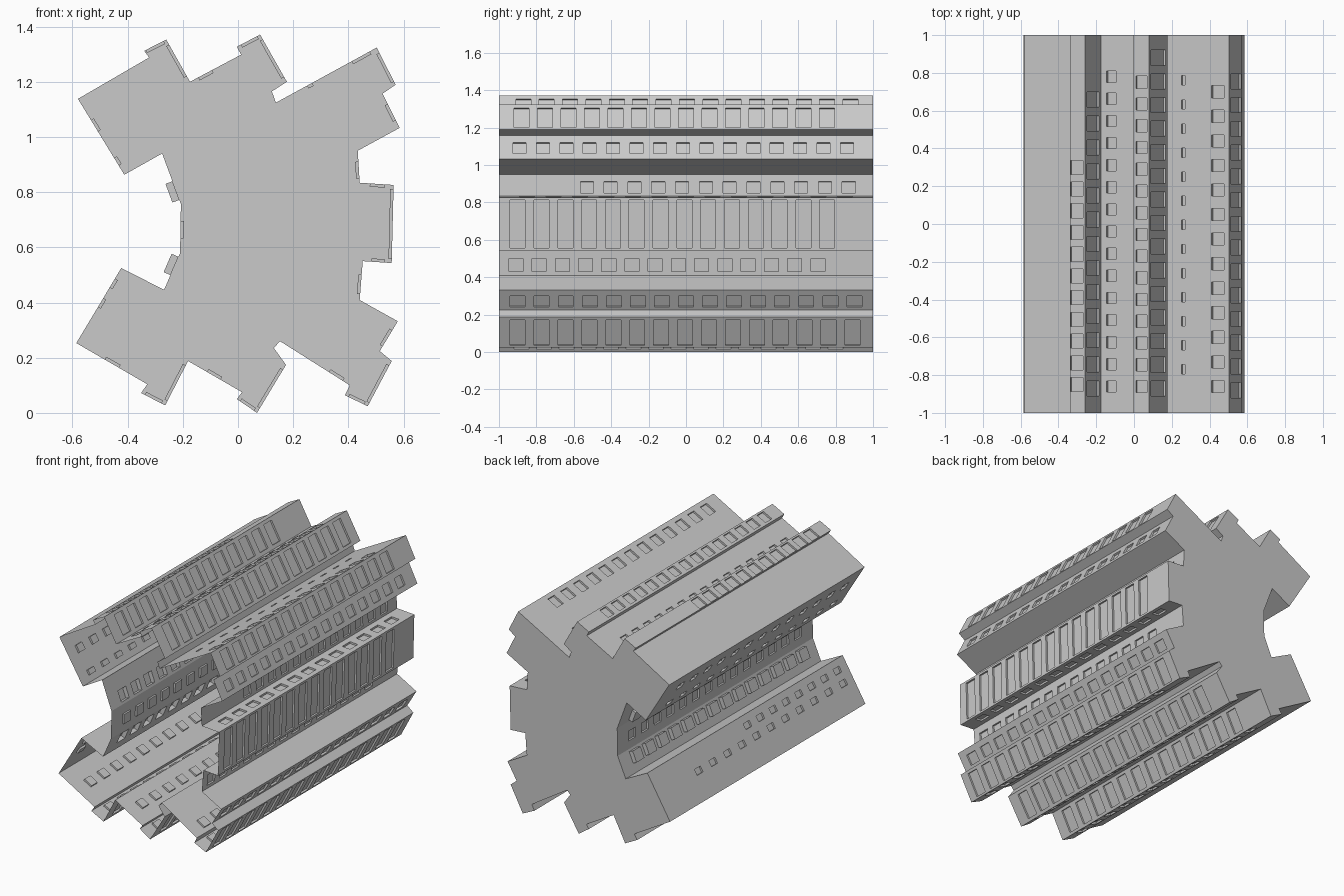
import bpy
import bmesh
from mathutils import Vector

if "Cube" in bpy.data.objects:
    bpy.data.objects.remove(bpy.data.objects["Cube"])

grey = bpy.data.materials.new("plain grey")
grey.diffuse_color = (0.588, 0.588, 0.588, 1)
grey.use_nodes = True
grey.node_tree.nodes["Principled BSDF"].inputs["Base Color"].default_value = grey.diffuse_color

HALF = 1.0      # half length of the extrusion
IN = -0.012     # depth of the recessed panels
OUT = 0.027     # height of the raised panels

# Cross-section, clockwise from the front
UPPER = [(-.58, 1.138), (-.322, 1.288), (-.34, 1.312), (-.26, 1.353), (-.174, 1.2),
         (.011, 1.298), (-.004, 1.327), (.08, 1.371), (.177, 1.2), (.123, 1.165),
         (.137, 1.124), (.503, 1.324), (.571, 1.189), (.524, 1.157), (.586, 1.033)]
RIGHT = [(.434, .95), (.441, .834), (.564, .826), (.557, .543), (.452, .55), (.441, .409)]
LOWER = [(.579, .332), (.514, .224), (.557, .188), (.47, .024), (.387, .064), (.405, .1),
         (.152, .26), (.13, .235), (.174, .174), (.069, 0), (-.004, .05), (.0145, .075),
         (-.181, .188), (-.264, .027), (-.351, .072), (-.329, .104), (-.586, .253)]
LEFT = [(-.423, .525), (-.268, .446), (-.21, .579), (-.207, .757), (-.275, .94), (-.412, .863)]

# Panel rows per edge: (start, end across edge, first y, last y, count, width, depth)
UPPER_ROWS = {
    2: [(.06, .88, -.85, .30, 11, .075, IN)],
    3: [(.12, .87, -.87, .66, 13, .08, IN)],
    4: [(.16, .43, -.86, .78, 15, .06, IN)],
    6: [(.17, .88, -.86, .75, 15, .065, IN)],
    7: [(.10, .90, -.87, .88, 15, .08, IN)],
    10: [(.31, .36, -.77, .76, 13, .05, IN), (.75, .93, -.86, .70, 13, .065, IN)],
    11: [(.14, .92, -.88, .755, 14, .08, IN)],
    13: [(.30, .78, -.89, .86, 15, .07, IN)],
}
RIGHT_ROWS = {
    0: [(.34, .86, -.53, .87, 12, .07, IN)],
    1: [(.30, .75, -.85, .85, 13, .08, IN)],
    2: [(.05, .95, -.90, .755, 14, .08, IN)],
    3: [(.25, .70, -.85, .85, 13, .08, IN)],
    4: [(.35, .85, -.91, .705, 14, .075, IN)],
}
LOWER_ROWS = {
    0: [(.30, .85, -.90, .90, 15, .08, IN)],
    2: [(.10, .93, -.90, .89, 15, .08, IN)],
    3: [(.15, .85, -.86, .75, 13, .065, IN)],
    5: [(.10, .30, -.86, .75, 13, .065, IN)],
    8: [(.10, .90, -.88, .80, 15, .08, IN)],
    9: [(.15, .85, -.86, .75, 13, .065, IN)],
    11: [(.40, .65, -.86, .78, 13, .06, IN)],
    12: [(.10, .90, -.88, .70, 13, .08, IN)],
    13: [(.15, .85, -.86, .75, 13, .065, IN)],
    15: [(.40, .60, -.86, .75, 13, .06, IN)],
    16: [(.48, .60, -.90, .58, 11, .06, IN), (.74, .86, -.90, .02, 8, .06, IN)],
}
LEFT_ROWS = {
    1: [(.40, .90, -.85, .85, 14, .08, OUT)],
    2: [(.30, .65, -.85, .85, 14, .07, IN)],
    3: [(.08, .45, -.85, .85, 14, .08, OUT)],
    5: [(.12, .22, -.88, .80, 13, .06, IN), (.57, .72, -.88, .80, 13, .06, IN)],
}

PROFILE, ROWS = [], {}
for points, rows in ((UPPER, UPPER_ROWS), (RIGHT, RIGHT_ROWS),
                     (LOWER, LOWER_ROWS), (LEFT, LEFT_ROWS)):
    for index, row in rows.items():
        ROWS[len(PROFILE) + index] = row
    PROFILE += points


def finish(bm, name):
    """Weld a bmesh and add it to the scene as a flat-shaded object."""
    bmesh.ops.remove_doubles(bm, verts=bm.verts, dist=1e-5)
    mesh = bpy.data.meshes.new(name)
    bm.to_mesh(mesh)
    bm.free()
    mesh.materials.append(grey)
    bpy.context.collection.objects.link(bpy.data.objects.new(name, mesh))


def wall(bm, a, b, rows):
    """One long wall over a profile edge, with rows of pushed panels."""
    d = Vector((b[0] - a[0], 0, b[1] - a[1]))
    normal = Vector((-d.z, 0, d.x)).normalized()

    def point(s, y, depth=0):
        return Vector((a[0], y, a[1])) + d * s + normal * depth

    def face(*pts):
        bm.faces.new([bm.verts.new(p) for p in pts])

    def quad(s0, s1, y0, y1, depth=0):
        corners = ((s0, y0), (s1, y0), (s1, y1), (s0, y1))
        face(*[point(s, y, depth) for s, y in corners])
        if depth:
            for p, q in zip(corners, corners[1:] + corners[:1]):
                face(point(*p), point(*q), point(*q, depth), point(*p, depth))

    edge = 0
    for s0, s1, first, last, count, width, depth in rows:
        quad(edge, s0, -HALF, HALF)
        y = -HALF
        for i in range(count):
            mid = first + (last - first) * i / (count - 1)
            quad(s0, s1, y, mid - width / 2)
            quad(s0, s1, mid - width / 2, mid + width / 2, depth)
            y = mid + width / 2
        quad(s0, s1, y, HALF)
        edge = s1
    quad(edge, 1, -HALF, HALF)


# Panelled shell, open at the front
shell = bmesh.new()
for i, corner in enumerate(PROFILE):
    wall(shell, corner, PROFILE[(i + 1) % len(PROFILE)], ROWS.get(i, []))
finish(shell, "panelled_shell")

# Flat wall closing the back
cap = bmesh.new()
cap.faces.new([cap.verts.new((x, HALF, z)) for x, z in PROFILE])
finish(cap, "back_wall")
